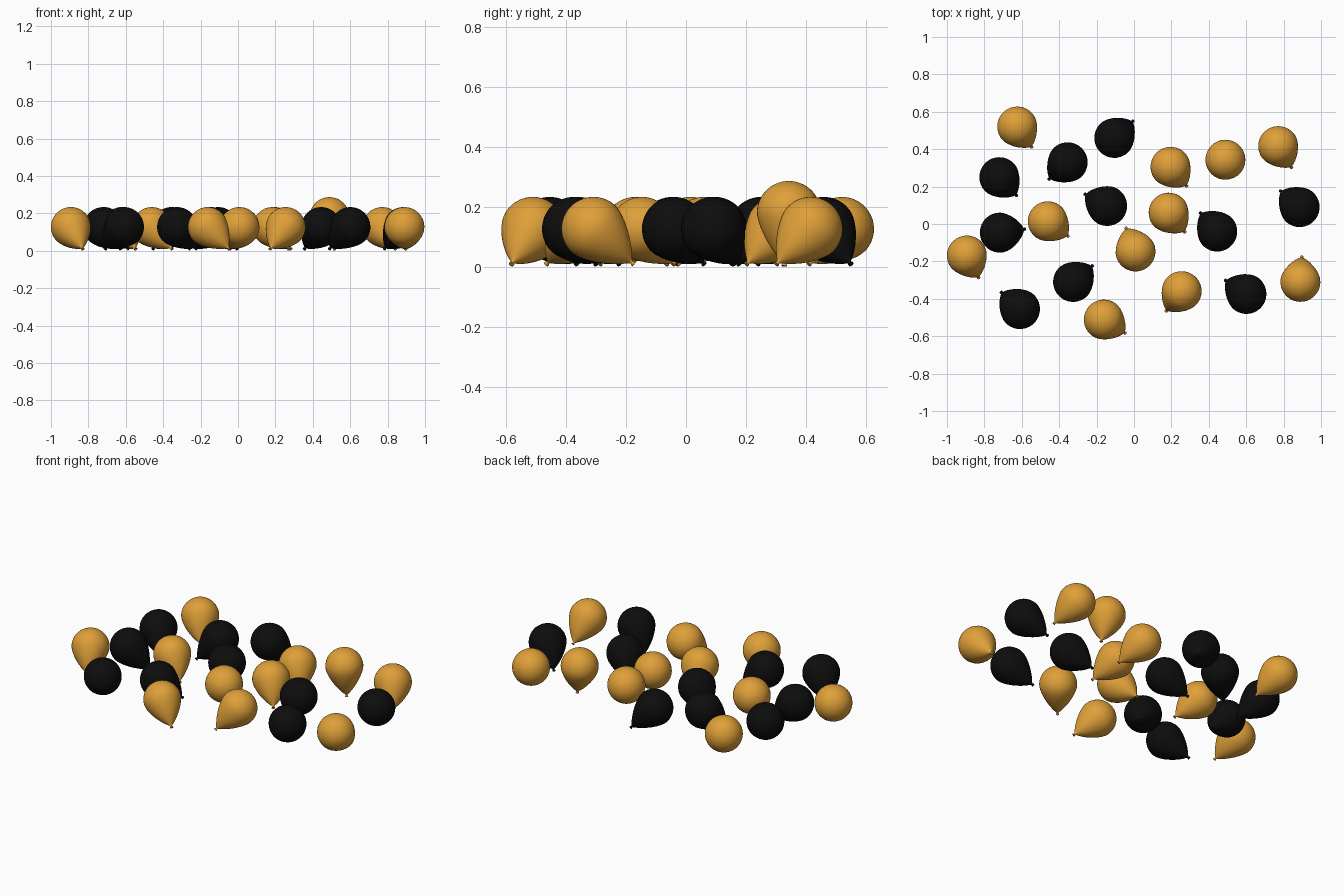
import bpy, math
from mathutils import Matrix, Vector

if "Cube" in bpy.data.objects:
    bpy.data.objects.remove(bpy.data.objects["Cube"])

R = 0.107          # widest radius of a balloon
S = 0.18           # distance from the knot's lip to the widest ring
SEG = 40


def material(name, rgb):
    m = bpy.data.materials.new(name)
    m.diffuse_color = (*rgb, 1)
    m.use_nodes = True
    m.node_tree.nodes["Principled BSDF"].inputs["Base Color"].default_value = m.diffuse_color
    return m


def balloon_mesh(name, mat):
    """Lathed balloon; origin at the centre of the round end, knot along -z."""
    # knot lip, neck and tapering lower body (radius, height)
    prof = [(0.003, 0.003), (0.009, 0.0), (0.009, 0.004), (0.005, 0.010), (0.010, 0.017),
            (0.024, 0.030), (0.042, 0.050), (0.059, 0.072), (0.075, 0.096),
            (0.089, 0.121), (0.099, 0.144), (0.105, 0.163)]
    prof = [(r, z - S) for r, z in prof]
    # round upper end
    n = 14
    prof += [(R * math.cos(i / n * math.pi / 2), R * math.sin(i / n * math.pi / 2)) for i in range(n)]
    verts, faces = [], []
    for r, z in prof:
        for k in range(SEG):
            a = 2 * math.pi * k / SEG
            verts.append((r * math.cos(a), r * math.sin(a), z))
    for i in range(len(prof) - 1):
        for k in range(SEG):
            k2 = (k + 1) % SEG
            faces.append((i * SEG + k, i * SEG + k2, (i + 1) * SEG + k2, (i + 1) * SEG + k))
    verts.append((0, 0, R))
    top, last = len(verts) - 1, (len(prof) - 1) * SEG
    faces += [(last + k, last + (k + 1) % SEG, top) for k in range(SEG)]
    faces.append(tuple(reversed(range(SEG))))
    me = bpy.data.meshes.new(name)
    me.from_pydata(verts, [], faces)
    me.materials.append(mat)
    me.shade_smooth()
    return me


# x, y of the body and heading of the knot in degrees
gold = [(-.62, .515, -55), (-.455, .01, -36), (-.89, -.175, -62), (.20, .30, -50),
        (.775, .41, -58), (.19, .055, -50), (.005, -.14, 112), (.25, -.365, -128),
        (-.155, -.515, -32), (.89, -.302, 87)]
black = [(-.715, .245, -47), (-.36, .325, -138), (-.10, .465, 42), (-.15, .10, 152),
         (-.71, -.045, 8), (-.32, -.305, 40), (-.615, -.45, 138), (.44, -.035, 132),
         (.595, -.37, 147), (.88, .095, 140)]

gold_mesh = balloon_mesh("gold_balloon", material("gold", (0.74, 0.35, 0.04)))
black_mesh = balloon_mesh("black_balloon", material("black", (0.004, 0.004, 0.004)))


def place(name, mesh, x, y, z, heading, tilt):
    ob = bpy.data.objects.new(name, mesh)
    bpy.context.collection.objects.link(ob)
    h = math.radians(heading)
    out = Vector((math.cos(h), math.sin(h), 0))
    # lean the top away so that the knot points along the heading
    axis = Vector((-out.y, out.x, 0))
    c = Vector((x, y, z)) - out * 0.007
    ob.matrix_world = Matrix.Translation(c) @ Matrix.Rotation(-math.radians(tilt), 4, axis)


# leaning balloons
for name, mesh, spots in (("gold_balloon", gold_mesh, gold), ("black_balloon", black_mesh, black)):
    for i, (x, y, h) in enumerate(spots):
        place(f"{name}_{i + 1}", mesh, x, y, 0.127, h, 49)

# the one balloon that stands nearly upright
place("upright_gold_balloon", gold_mesh, .495, .34, 0.18, -30, 10)
